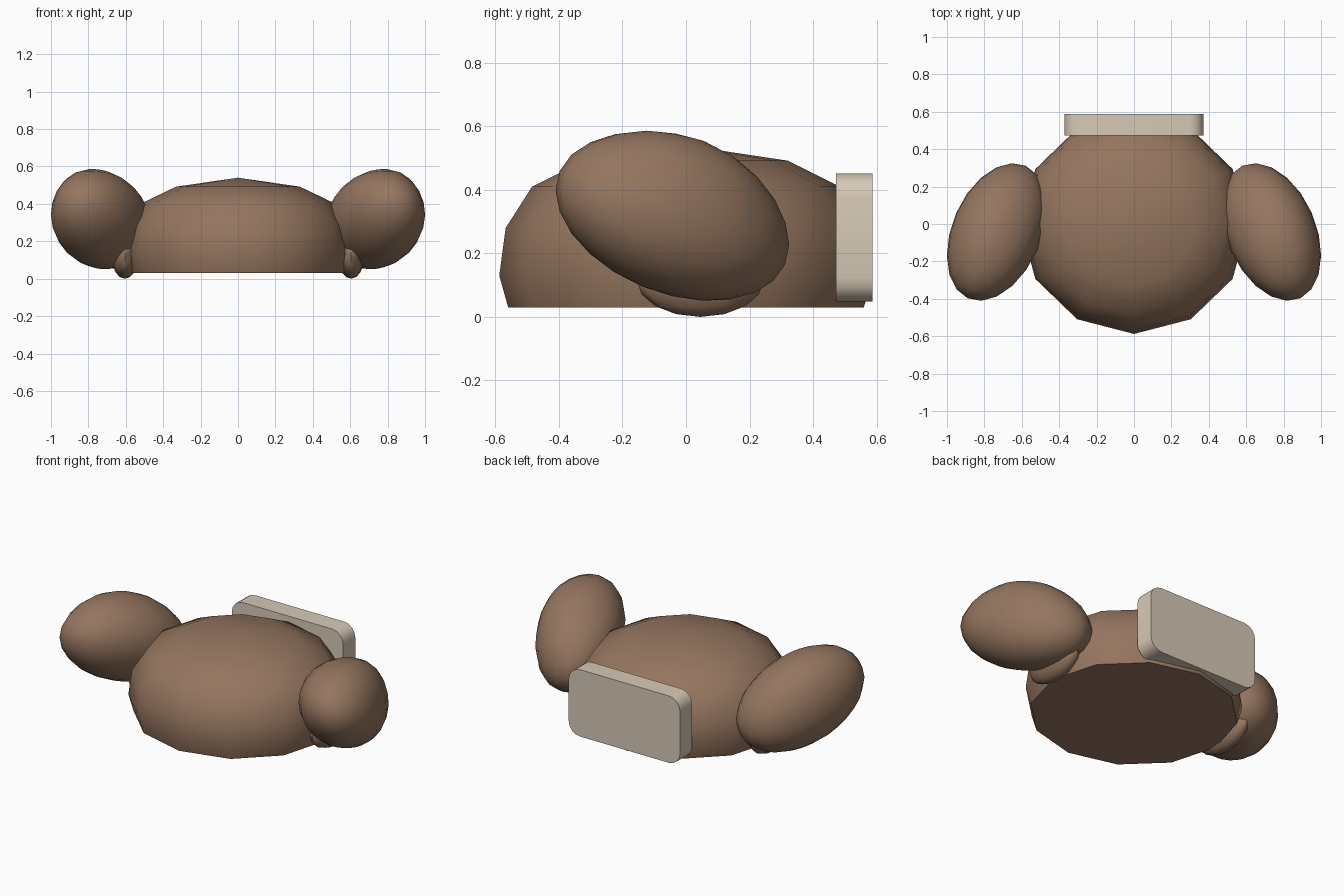
import bpy, bmesh, math
from mathutils import Matrix, Vector

if "Cube" in bpy.data.objects:
    bpy.data.objects.remove(bpy.data.objects["Cube"])


def material(name, rgb):
    m = bpy.data.materials.new(name)
    m.diffuse_color = (*rgb, 1)
    m.use_nodes = True
    m.node_tree.nodes["Principled BSDF"].inputs["Base Color"].default_value = m.diffuse_color
    return m


BROWN = material("brown", (0.30, 0.18, 0.115))
CREAM = material("cream", (0.68, 0.59, 0.47))


def finish(bm, name, mat, angle=50):
    bmesh.ops.recalc_face_normals(bm, faces=bm.faces)
    mesh = bpy.data.meshes.new(name)
    bm.to_mesh(mesh)
    bm.free()
    ob = bpy.data.objects.new(name, mesh)
    bpy.context.collection.objects.link(ob)
    mesh.materials.append(mat)
    bpy.ops.object.select_all(action='DESELECT')
    ob.select_set(True)
    bpy.context.view_layer.objects.active = ob
    bpy.ops.object.shade_smooth_by_angle(angle=math.radians(angle))
    return ob


# Body: twelve-sided dome with a flat base, slightly wider than deep
def body():
    profile = [(0.56, 0.03), (0.588, 0.13), (0.568, 0.28), (0.485, 0.41), (0.32, 0.492)]
    n, wide = 12, 1.035
    bm = bmesh.new()
    rings = []
    for r, z in profile:
        rings.append([bm.verts.new((wide * r * math.sin(2 * math.pi * i / n),
                                    -r * math.cos(2 * math.pi * i / n), z)) for i in range(n)])
    for a, b in zip(rings, rings[1:]):
        for i in range(n):
            j = (i + 1) % n
            bm.faces.new((a[i], a[j], b[j], b[i]))
    top = bm.verts.new((0, 0, 0.54))
    for i in range(n):
        bm.faces.new((rings[-1][i], rings[-1][(i + 1) % n], top))
    bm.faces.new(rings[0][::-1])
    finish(bm, "body", BROWN)


# Back plate: slab with rounded corners
def plate():
    w, z0, z1, r, y0, y1 = 0.372, 0.048, 0.452, 0.075, 0.472, 0.588
    bm = bmesh.new()
    corners = [(w - r, z1 - r, 0), (r - w, z1 - r, 90), (r - w, z0 + r, 180), (w - r, z0 + r, 270)]
    loop = []
    for cx, cz, start in corners:
        for k in range(5):
            a = math.radians(start + 22.5 * k)
            loop.append(bm.verts.new((cx + r * math.cos(a), y0, cz + r * math.sin(a))))
    face = bm.faces.new(loop)
    out = bmesh.ops.extrude_face_region(bm, geom=[face], use_keep_orig=True)
    moved = [v for v in out["geom"] if isinstance(v, bmesh.types.BMVert)]
    bmesh.ops.translate(bm, verts=moved, vec=(0, y1 - y0, 0))
    finish(bm, "back_plate", CREAM)


# Stretched sphere, optionally swollen towards the upper outer back
def blob(name, side, centre, shape, u, v, swell=0):
    d = Vector((0.4, 0.45, 0.8)).normalized()
    reach = (shape.transposed() @ d).length
    bm = bmesh.new()
    bmesh.ops.create_uvsphere(bm, u_segments=u, v_segments=v, radius=1)
    for vert in bm.verts:
        p = shape @ vert.co
        p += d * swell * max(0, p.dot(d) / reach) ** 3
        p += Vector(centre)
        vert.co = (side * p.x, p.y, p.z)
    finish(bm, name, BROWN, 60)


body()
plate()

# Thighs lean outward toward the front; small feet sit beneath them
thigh = Matrix(((0.266, 0, 0), (-0.127, 0.345, 0), (0.027, -0.082, 0.247)))
foot = Matrix.Diagonal((0.07, 0.2, 0.115))
for side, label in ((-1, "left"), (1, "right")):
    blob(label + "_thigh", side, (0.734, -0.043, 0.312), thigh, 20, 12, 0.035)
    blob(label + "_foot", side, (0.605, 0.045, 0.115), foot, 12, 8)
